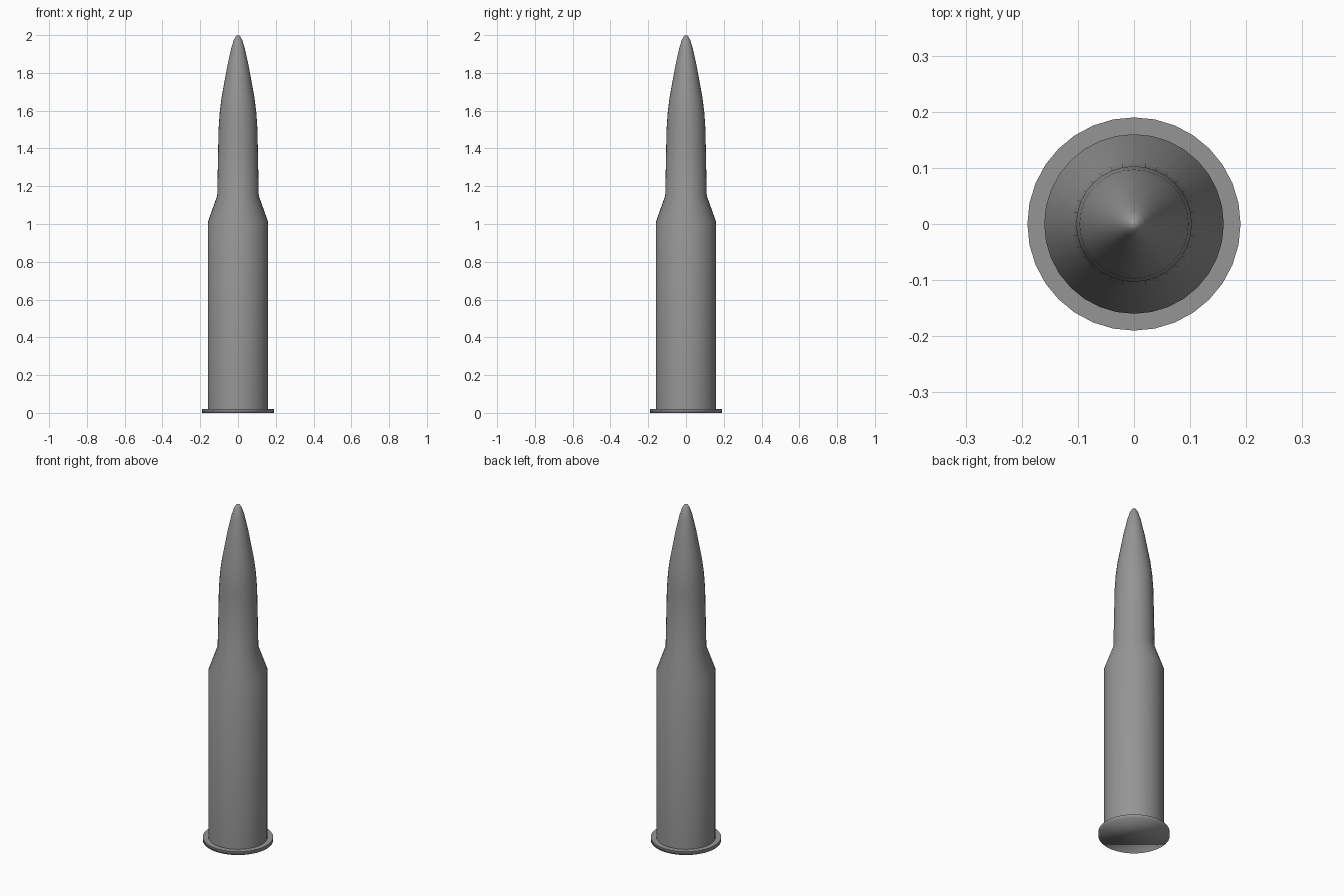
import bpy, bmesh, math

cube = bpy.data.objects.get("Cube")
if cube:
    bpy.data.objects.remove(cube, do_unlink=True)

SIDES = 32

# One plain grey metal
metal = bpy.data.materials.new("grey metal")
metal.use_nodes = True
grey = (0.3, 0.3, 0.3, 1)
metal.diffuse_color = grey
metal.node_tree.nodes["Principled BSDF"].inputs["Base Color"].default_value = grey


def lathe(name, profile, sharp_rings=()):
    """Turn (radius, height) points around z; a zero radius closes to a point."""
    bm = bmesh.new()
    rings = []
    for r, z in profile:
        count = SIDES if r else 1
        rings.append([bm.verts.new((r * math.cos(math.tau * i / SIDES),
                                    r * math.sin(math.tau * i / SIDES), z))
                      for i in range(count)])
    if len(rings[0]) > 1:
        bm.faces.new(rings[0][::-1])
    for low, high in zip(rings, rings[1:]):
        for i in range(SIDES):
            j = (i + 1) % SIDES
            if len(high) == 1:
                bm.faces.new((low[i], low[j], high[0]))
            else:
                bm.faces.new((low[i], low[j], high[j], high[i]))
    for face in bm.faces:
        face.smooth = True
    # Crisp edges around the chosen rings
    for k in sharp_rings:
        ring = set(rings[k])
        for edge in bm.edges:
            if edge.verts[0] in ring and edge.verts[1] in ring:
                edge.smooth = False
    mesh = bpy.data.meshes.new(name)
    bm.to_mesh(mesh)
    bm.free()
    mesh.materials.append(metal)
    obj = bpy.data.objects.new(name, mesh)
    bpy.context.collection.objects.link(obj)
    return obj


# Base rim, straight case, sloped shoulder, neck and pointed ogive in one skin
lathe("cartridge", [
    (0.19, 0), (0.19, 0.02), (0.16, 0.02),
    (0.16, 1.01), (0.11, 1.15),
    (0.103, 1.5), (0.097, 1.59), (0.087, 1.67),
    (0.056, 1.84), (0.036, 1.93), (0.022, 1.975), (0.01, 1.995), (0, 2),
], sharp_rings=(1, 2))
